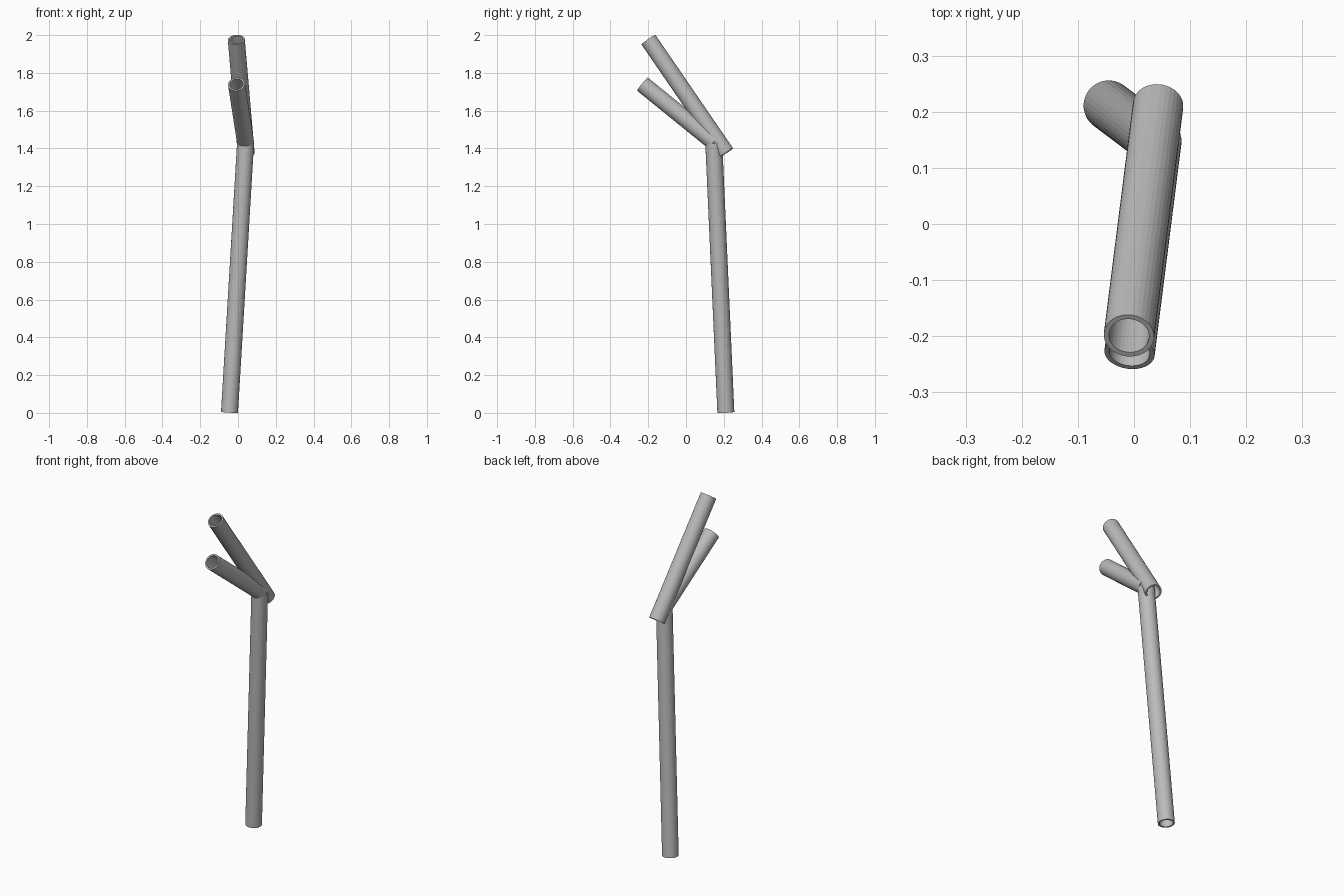
import bpy
import bmesh
import math
from mathutils import Vector

cube = bpy.data.objects.get("Cube")
if cube:
    bpy.data.objects.remove(cube, do_unlink=True)

OUTER, INNER, SIDES = 0.045, 0.036, 32

# Single plain grey for every pipe
grey = bpy.data.materials.new("plain grey")
grey.use_nodes = True
colour = (0.5, 0.5, 0.5, 1)
grey.diffuse_color = colour
grey.node_tree.nodes["Principled BSDF"].inputs["Base Color"].default_value = colour


def pipe(name, start, end):
    """Open pipe with wall thickness running from start to end."""
    start, end = Vector(start), Vector(end)
    axis = end - start
    turn = axis.to_track_quat("Z", "Y")
    bm = bmesh.new()
    # Wall profile: outer and inner side, joined by rims at both ends
    profile = [(OUTER, 0), (OUTER, axis.length), (INNER, axis.length), (INNER, 0)]
    rings = []
    for radius, along in profile:
        ring = []
        for i in range(SIDES):
            a = math.tau * i / SIDES
            local = Vector((radius * math.cos(a), radius * math.sin(a), along))
            ring.append(bm.verts.new(start + turn @ local))
        rings.append(ring)
    for k, ring in enumerate(rings):
        following = rings[(k + 1) % len(rings)]
        for i in range(SIDES):
            j = (i + 1) % SIDES
            bm.faces.new((ring[i], ring[j], following[j], following[i]))
    bmesh.ops.recalc_face_normals(bm, faces=bm.faces)
    mesh = bpy.data.meshes.new(name)
    bm.to_mesh(mesh)
    bm.free()
    mesh.materials.append(grey)
    obj = bpy.data.objects.new(name, mesh)
    bpy.context.collection.objects.link(obj)
    return obj


# Tall leaning stem and the two branches that fork from its top
pipe("main_stem", (-0.045, 0.211, 0.003), (0.04, 0.147, 1.43))
pipe("long_branch", (0.043, 0.212, 1.376), (-0.009, -0.199, 1.976))
pipe("short_branch", (0.04, 0.15, 1.432), (-0.008, -0.23, 1.74))
